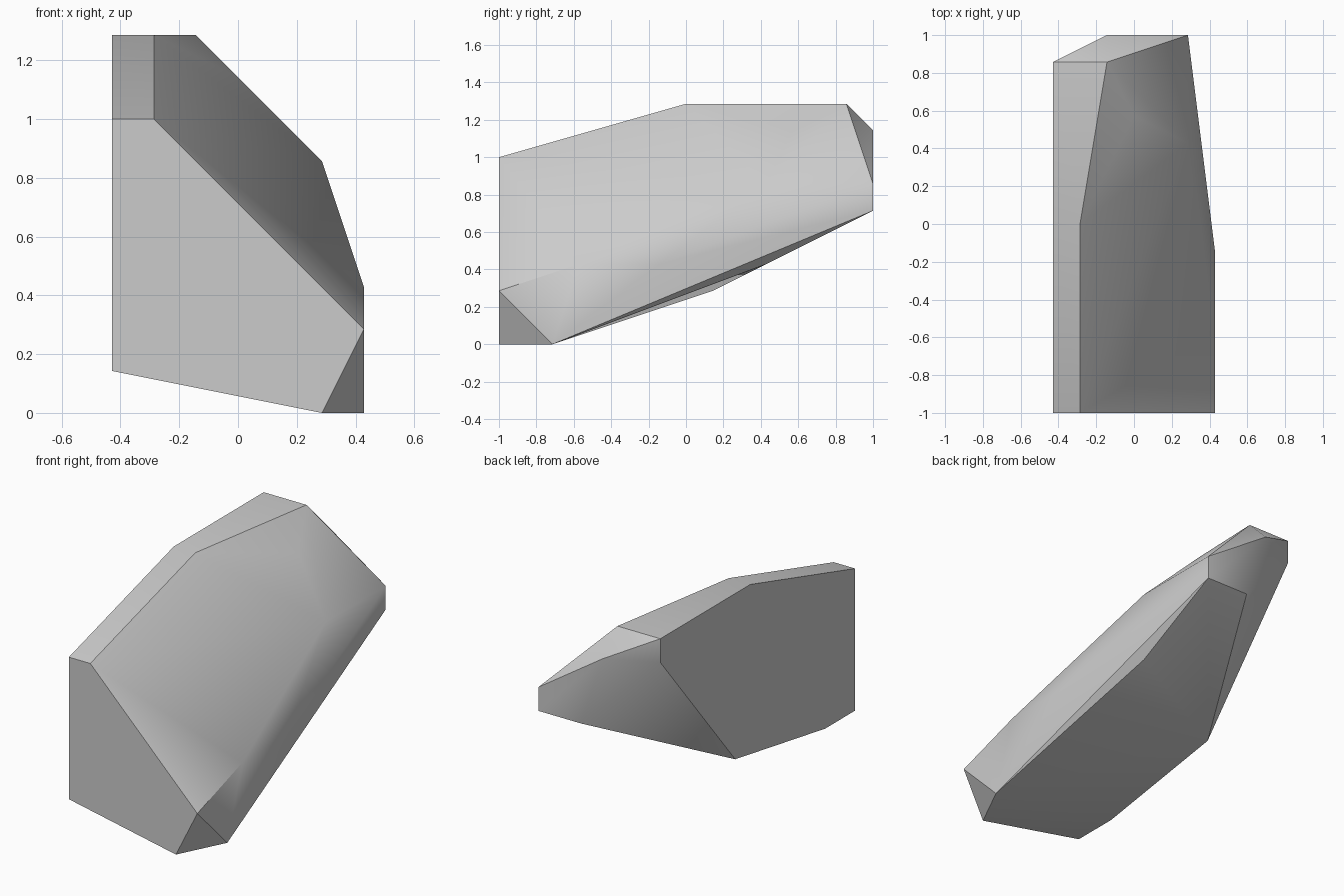
import bpy
import bmesh
import math

cube = bpy.data.objects.get("Cube")
if cube:
    bpy.data.objects.remove(cube, do_unlink=True)

# Stone material
stone = bpy.data.materials.new("stone_grey")
stone.use_nodes = True
GREY = (0.6, 0.6, 0.6, 1)
stone.diffuse_color = GREY
stone.node_tree.nodes["Principled BSDF"].inputs["Base Color"].default_value = GREY

UNIT = 1 / 7  # corners sit on a coarse lattice

front_corners = [(-3, -7, 1), (-3, -7, 7), (-2, -7, 7), (3, -7, 2), (2, -7, 0)]
top_corners = [(-3, 0, 9), (-2, 0, 9), (-3, 6, 9), (-1, 6, 9), (0, 4, 8), (2, 3, 6)]
side_corners = [(3, -4, 3), (3, -1, 3)]
back_corners = [(-3, 6, 8), (-1, 7, 8), (2, 7, 6), (2, 7, 5), (0, 7, 5)]
base_corners = [(3, -5, 0), (2, 3, 3), (-3, 1, 2), (-3, -5, 1)]

# Faceted boulder as the hull of its corners
bm = bmesh.new()
for corner in front_corners + top_corners + side_corners + back_corners + base_corners:
    bm.verts.new([c * UNIT for c in corner])
bmesh.ops.convex_hull(bm, input=bm.verts)
bmesh.ops.dissolve_limit(bm, angle_limit=math.radians(0.5), verts=bm.verts, edges=bm.edges)
bmesh.ops.recalc_face_normals(bm, faces=bm.faces)
mesh = bpy.data.meshes.new("boulder")
bm.to_mesh(mesh)
bm.free()
mesh.materials.append(stone)

boulder = bpy.data.objects.new("boulder", mesh)
bpy.context.collection.objects.link(boulder)

# Soft shading across shallow facets, crisp at the breaks
bpy.ops.object.select_all(action="DESELECT")
boulder.select_set(True)
bpy.context.view_layer.objects.active = boulder
bpy.ops.object.shade_smooth_by_angle(angle=math.radians(30))
